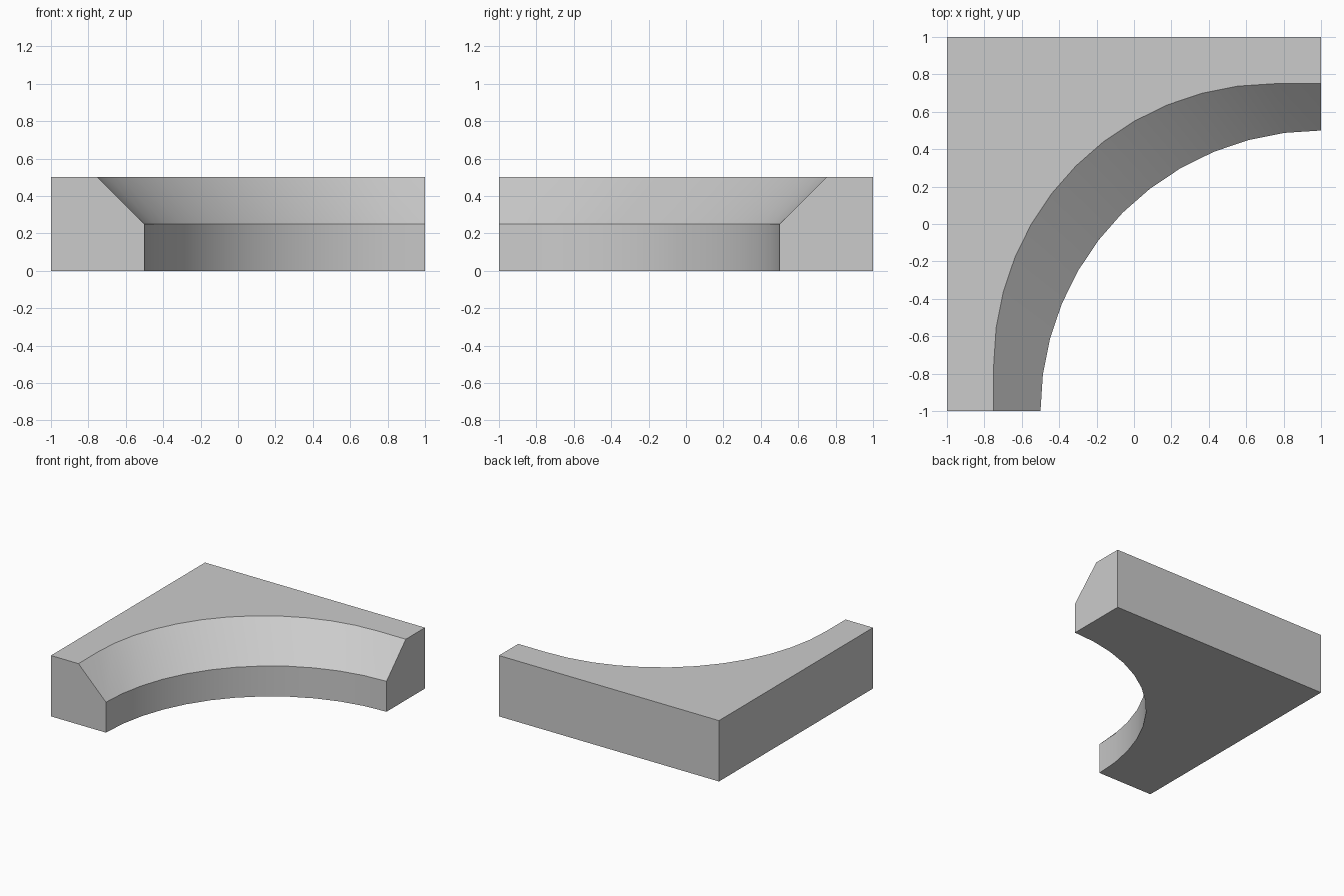
import bpy, bmesh, math

if "Cube" in bpy.data.objects:
    bpy.data.objects.remove(bpy.data.objects["Cube"])

SEGMENTS = 12
RADIUS = 1.5

bm = bmesh.new()


def arc(cx, cy, z):
    """Quarter arc running from the front end to the right end."""
    angles = [math.pi - math.pi / 2 * i / SEGMENTS for i in range(SEGMENTS + 1)]
    return [bm.verts.new((cx + RADIUS * math.cos(a), cy + RADIUS * math.sin(a), z))
            for a in angles]


def outer_corners(z):
    """Right-back, left-back and left-front corners."""
    return [bm.verts.new((x, y, z)) for x, y in ((1, 1), (-1, 1), (-1, -1))]


# Curved rails: wall foot, wall top, and the slope's upper edge shifted diagonally
foot = arc(1, -1, 0)
wall = arc(1, -1, 0.25)
rim = arc(0.75, -0.75, 0.5)
front_tip = bm.verts.new((-0.75, -1, 0.5))
right_tip = bm.verts.new((1, 0.75, 0.5))
base = outer_corners(0)
top = outer_corners(0.5)

# Inner wall and slope
for low, high in ((foot, wall), (wall, rim)):
    for i in range(SEGMENTS):
        bm.faces.new((low[i], low[i + 1], high[i + 1], high[i]))
bm.faces.new((wall[0], rim[0], front_tip))
bm.faces.new((wall[-1], right_tip, rim[-1]))

# Underside and top
bm.faces.new(base + foot)
bm.faces.new(top + [front_tip] + rim + [right_tip])

# Back and left walls
for i in range(2):
    bm.faces.new((base[i], base[i + 1], top[i + 1], top[i]))

# Bevelled end faces
bm.faces.new((base[2], foot[0], wall[0], front_tip, top[2]))
bm.faces.new((base[0], foot[-1], wall[-1], right_tip, top[0]))

bmesh.ops.recalc_face_normals(bm, faces=bm.faces[:])
mesh = bpy.data.meshes.new("curved_slope_corner")
bm.to_mesh(mesh)
bm.free()

corner = bpy.data.objects.new("curved_slope_corner", mesh)
bpy.context.collection.objects.link(corner)
bpy.context.view_layer.objects.active = corner
corner.select_set(True)
bpy.ops.object.shade_smooth_by_angle(angle=math.radians(30))
